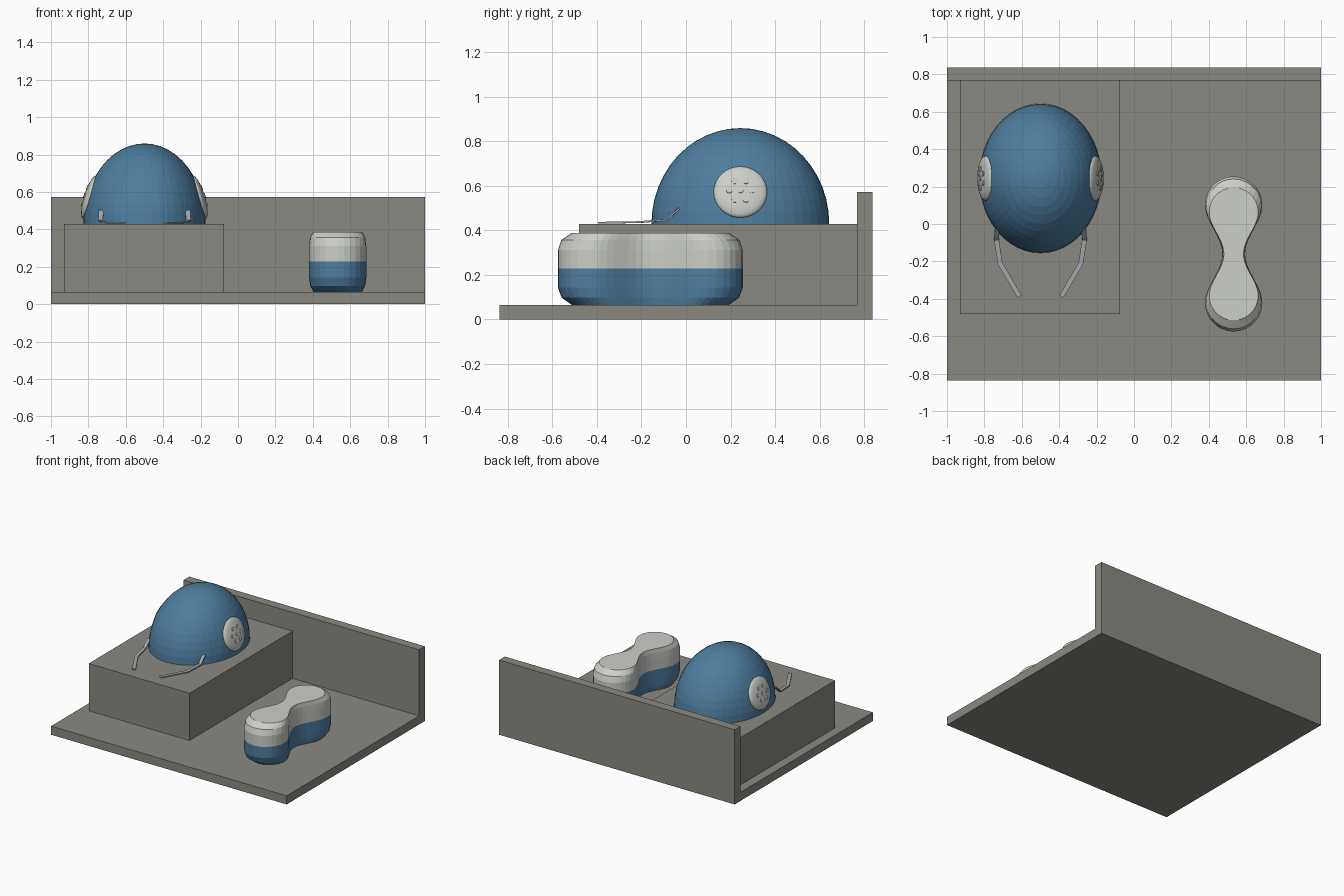
import bpy, bmesh, math
from mathutils import Vector, Matrix

if "Cube" in bpy.data.objects:
    bpy.data.objects.remove(bpy.data.objects["Cube"])


def material(name, rgb):
    m = bpy.data.materials.new(name)
    m.diffuse_color = (*rgb, 1)
    m.use_nodes = True
    m.node_tree.nodes["Principled BSDF"].inputs["Base Color"].default_value = m.diffuse_color
    return m


STONE = material("warm_grey", (0.26, 0.25, 0.22))
BLUE = material("blue", (0.075, 0.21, 0.35))
PALE = material("pale_grey", (0.6, 0.62, 0.58))
WHITE = material("white", (0.85, 0.86, 0.85))
STRAP = material("strap_grey", (0.36, 0.39, 0.42))


def finish(bm, name, mat):
    bmesh.ops.recalc_face_normals(bm, faces=bm.faces)
    me = bpy.data.meshes.new(name)
    bm.to_mesh(me)
    bm.free()
    me.materials.append(mat)
    ob = bpy.data.objects.new(name, me)
    bpy.context.collection.objects.link(ob)
    return ob


def loft(name, rings, mat):
    """Closed solid through a stack of equal-length rings."""
    bm = bmesh.new()
    loops = [[bm.verts.new(p) for p in ring] for ring in rings]
    n = len(loops[0])
    for a, b in zip(loops, loops[1:]):
        for i in range(n):
            j = (i + 1) % n
            bm.faces.new((a[i], a[j], b[j], b[i]))
    bm.faces.new(loops[0])
    bm.faces.new(loops[-1])
    return finish(bm, name, mat)


def box(name, lo, hi, mat):
    ring = [(lo[0], lo[1]), (hi[0], lo[1]), (hi[0], hi[1]), (lo[0], hi[1])]
    return loft(name, [[(x, y, z) for x, y in ring] for z in (lo[2], hi[2])], mat)


# Floor with back wall, one L-shaped extrusion
L = [(-0.838, 0), (0.838, 0), (0.838, 0.573), (0.768, 0.573), (0.768, 0.066), (-0.838, 0.066)]
loft("floor_and_back_wall", [[(x, y, z) for y, z in L] for x in (-1, 1)], STONE)

# Raised plinth
box("plinth", (-0.93, -0.481, 0.066), (-0.075, 0.768, 0.429), STONE)

# Helmet dome: half ellipsoid with a flat underside
CX, CY, CZ = -0.5, 0.244, 0.429
bm = bmesh.new()
bmesh.ops.create_uvsphere(bm, u_segments=48, v_segments=24, radius=1)
bmesh.ops.bisect_plane(bm, geom=bm.verts[:] + bm.edges[:] + bm.faces[:], dist=1e-4,
                       plane_co=(0, 0, 0), plane_no=(0, 0, -1), clear_outer=True)
bmesh.ops.holes_fill(bm, edges=[e for e in bm.edges if e.is_boundary], sides=0)
bm.transform(Matrix.Translation((CX, CY, CZ)) @ Matrix.Diagonal((0.327, 0.399, 0.43, 1)))
finish(bm, "helmet_dome", BLUE)

# Ear discs with dots, and chin straps, on both sides
TILT = math.radians(17)
for side, tag in ((-1, "left"), (1, "right")):
    # local z points outward and slightly up
    normal = Vector((side * math.cos(TILT), 0, math.sin(TILT)))
    along = Vector((0, 1, 0))
    up = normal.cross(along)
    rot = Matrix((along, up, normal)).transposed()
    if rot.determinant() < 0:
        rot = Matrix((along, -up, normal)).transposed()
    frame = Matrix.Translation((CX + side * 0.293, CY, 0.572)) @ rot.to_4x4()

    bm = bmesh.new()
    bmesh.ops.create_uvsphere(bm, u_segments=32, v_segments=16, radius=1)
    bm.transform(frame @ Matrix.Diagonal((0.12, 0.12, 0.03, 1)))
    disc = finish(bm, tag + "_ear_disc", PALE)
    disc.data.shade_smooth()

    bm = bmesh.new()
    spots = [(0, 0)] + [(0.05 * math.cos(k * math.pi / 3), 0.05 * math.sin(k * math.pi / 3))
                        for k in range(6)]
    for u, v in spots:
        h = 0.03 * math.sqrt(1 - (u * u + v * v) / 0.0144)
        bmesh.ops.create_cone(bm, cap_ends=True, segments=12, radius1=0.014, radius2=0.014,
                              depth=0.008, matrix=frame @ Matrix.Translation((u, v, h)))
    finish(bm, tag + "_ear_dots", WHITE)

    # flat ribbon along a short path
    path = [Vector((CX + side * x, y, z)) for x, y, z in
            ((0.232, -0.03, 0.5), (0.235, -0.085, 0.447), (0.216, -0.21, 0.437), (0.112, -0.388, 0.434))]
    rings = []
    for i, p in enumerate(path):
        d = (path[min(i + 1, 3)] - path[max(i - 1, 0)]).normalized()
        w = d.cross(Vector((0, 0, 1))).normalized()
        n = w.cross(d)
        w, n = w * 0.013, n * 0.004
        rings.append([p + w + n, p - w + n, p - w - n, p + w - n])
    loft(tag + "_chin_strap", rings, STRAP)

# Peanut-shaped case: round lobes joined by a smooth waist
R, OFF, WAIST = 0.153, 0.262, 0.061
lobe = [(R * math.cos(math.pi * i / 14), OFF + R * math.sin(math.pi * i / 14)) for i in range(15)]
waist = []
for i in range(1, 16):
    y = OFF - 2 * OFF * i / 16
    waist.append((-(WAIST + (R - WAIST) * (1 - math.cos(math.pi * y / OFF)) / 2), y))
half = lobe + waist
outline = half + [(-x, -y) for x, y in half]


def case(name, profile, mat):
    loft(name, [[(0.533 + s * x, -0.16 + s * y, z) for x, y in outline] for s, z in profile], mat)


case("case_bottom", [(0.85, 0.066), (0.96, 0.098), (1, 0.143), (1, 0.228)], BLUE)
case("case_lid", [(1, 0.228), (1, 0.312), (0.965, 0.356), (0.855, 0.387)], PALE)
